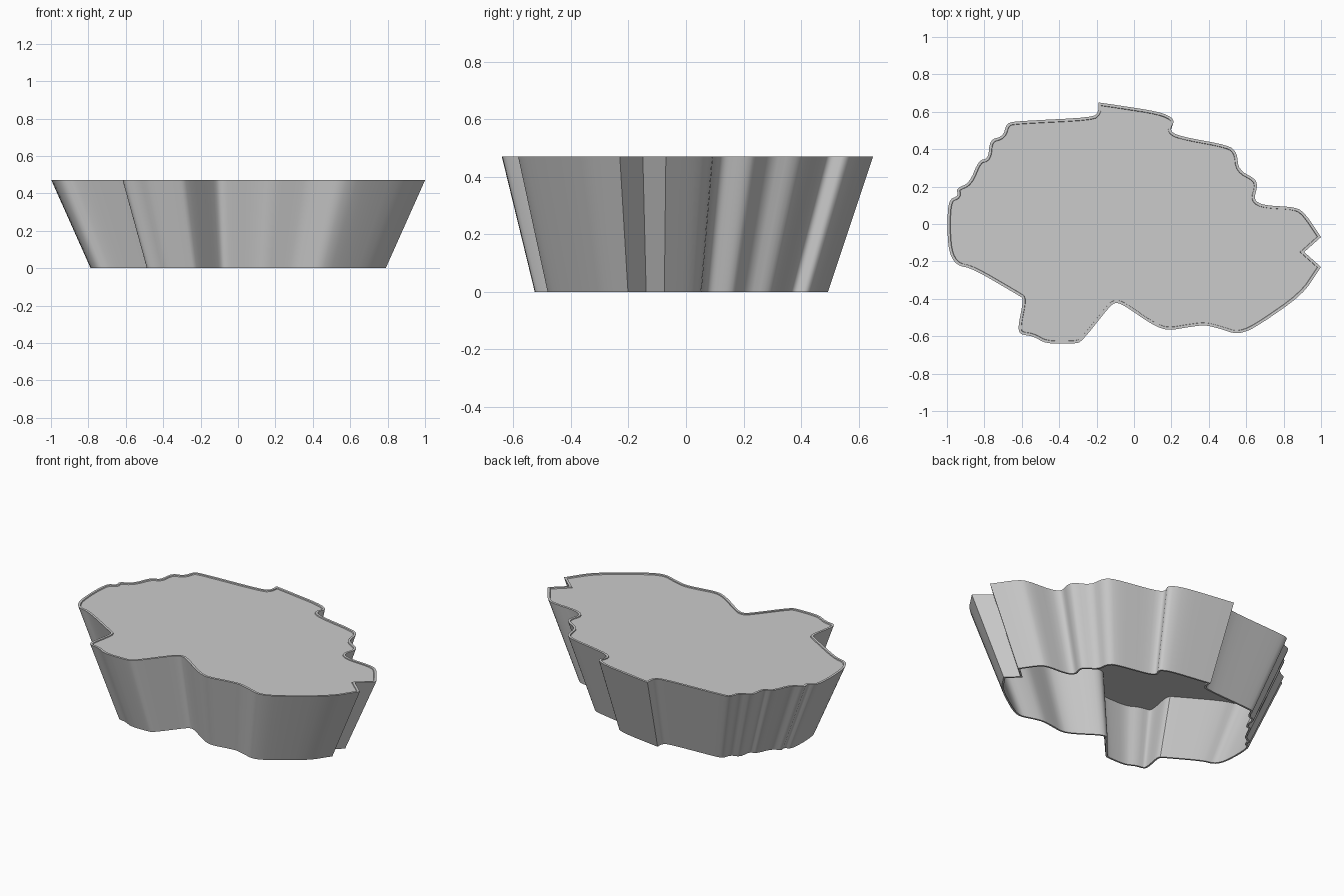
import bpy
import bmesh
from mathutils import Vector

HEIGHT = 0.47
TAPER = 0.79           # size of the foot compared with the top
FOOT_SHIFT = Vector((0.0, -0.02))
WALL = 0.014           # wall thickness
RECESS = 0.006         # depth of the lid below the rim

# Smooth runs of the rim, in hundredths, clockwise; each run ends at a sharp corner.
RUNS = [
    [(-19, 65), (-12, 64), (14, 60), (22, 56), (19, 50), (24, 47), (51, 42), (55, 38),
     (56, 29), (65, 24), (66, 20), (64, 13), (69, 10), (87, 9), (92, 5), (100, -7)],
    [(100, -7), (91, -15)],
    [(91, -15), (100, -23)],
    [(100, -23), (90, -38), (64, -56), (55, -59), (46, -56), (38, -54), (30, -55),
     (18, -57), (10, -54), (-6, -43), (-10, -42), (-13, -44), (-28, -63), (-32, -64),
     (-47, -64), (-54, -60), (-61, -59), (-62, -55), (-59, -40), (-62, -38),
     (-86, -24), (-95, -22), (-99, -15), (-100, 0), (-99, 13), (-94, 15), (-95, 19),
     (-88, 22), (-83, 34), (-78, 35), (-77, 45), (-70, 47), (-68, 54), (-62, 55),
     (-22, 57), (-19, 60), (-19, 65)],
]


def soften(points, passes=2, cut=0.22):
    """Round the inner corners of an open path, keeping its ends."""
    for _ in range(passes):
        path = [points[0]]
        for a, b in zip(points, points[1:]):
            path += [a.lerp(b, cut), a.lerp(b, 1 - cut)]
        points = path + [points[-1]]
    return points


def build_outline():
    outline = []
    for run in RUNS:
        if len(run) > 2:
            points = soften([Vector(p) / 100 for p in run])
        else:
            points = [Vector(p) / 100 for p in run]
        outline += points[:-1]
    # Drop doubled points left by the rounding
    return [p for i, p in enumerate(outline) if (p - outline[i - 1]).length > 0.002]


def inset(outline, distance):
    """Move each point of a clockwise outline inwards."""
    result = []
    for i, p in enumerate(outline):
        before = (p - outline[i - 1]).normalized()
        after = (outline[(i + 1) % len(outline)] - p).normalized()
        normals = [Vector((d.y, -d.x)) for d in (before, after)]
        middle = (normals[0] + normals[1]).normalized()
        result.append(p + middle * distance / max(middle.dot(normals[0]), 0.5))
    return result


def add_ring(bm, outline, z):
    return [bm.verts.new((p.x, p.y, z)) for p in outline]


def bridge(bm, lower, upper):
    for i in range(len(lower)):
        bm.faces.new((lower[i - 1], lower[i], upper[i], upper[i - 1]))


def finish(bm, name, material):
    bmesh.ops.recalc_face_normals(bm, faces=bm.faces)
    mesh = bpy.data.meshes.new(name)
    bm.to_mesh(mesh)
    bm.free()
    mesh.materials.append(material)
    obj = bpy.data.objects.new(name, mesh)
    bpy.context.collection.objects.link(obj)
    bpy.ops.object.select_all(action='DESELECT')
    obj.select_set(True)
    bpy.context.view_layer.objects.active = obj
    bpy.ops.object.shade_smooth_by_angle(angle=0.6)


cube = bpy.data.objects.get("Cube")
if cube:
    bpy.data.objects.remove(cube, do_unlink=True)

grey = bpy.data.materials.new("mid_grey")
grey.use_nodes = True
colour = (0.6, 0.6, 0.6, 1.0)
grey.diffuse_color = colour
grey.node_tree.nodes["Principled BSDF"].inputs["Base Color"].default_value = colour

top = build_outline()
top_inner = inset(top, WALL)
foot = [p * TAPER + FOOT_SHIFT for p in top]
foot_inner = [p * TAPER + FOOT_SHIFT for p in top_inner]

# Flared wall with a thin rim, open underneath
bm = bmesh.new()
rings = [add_ring(bm, foot, 0), add_ring(bm, top, HEIGHT),
         add_ring(bm, top_inner, HEIGHT), add_ring(bm, foot_inner, 0)]
for i, ring in enumerate(rings):
    bridge(bm, ring, rings[(i + 1) % len(rings)])
finish(bm, "flared_wall", grey)

# Flat lid set just below the rim
bm = bmesh.new()
bm.faces.new(list(reversed(add_ring(bm, top_inner, HEIGHT - RECESS))))
finish(bm, "flat_lid", grey)
for polygon in bpy.data.objects["flat_lid"].data.polygons:
    if polygon.normal.z < 0:
        polygon.flip()
